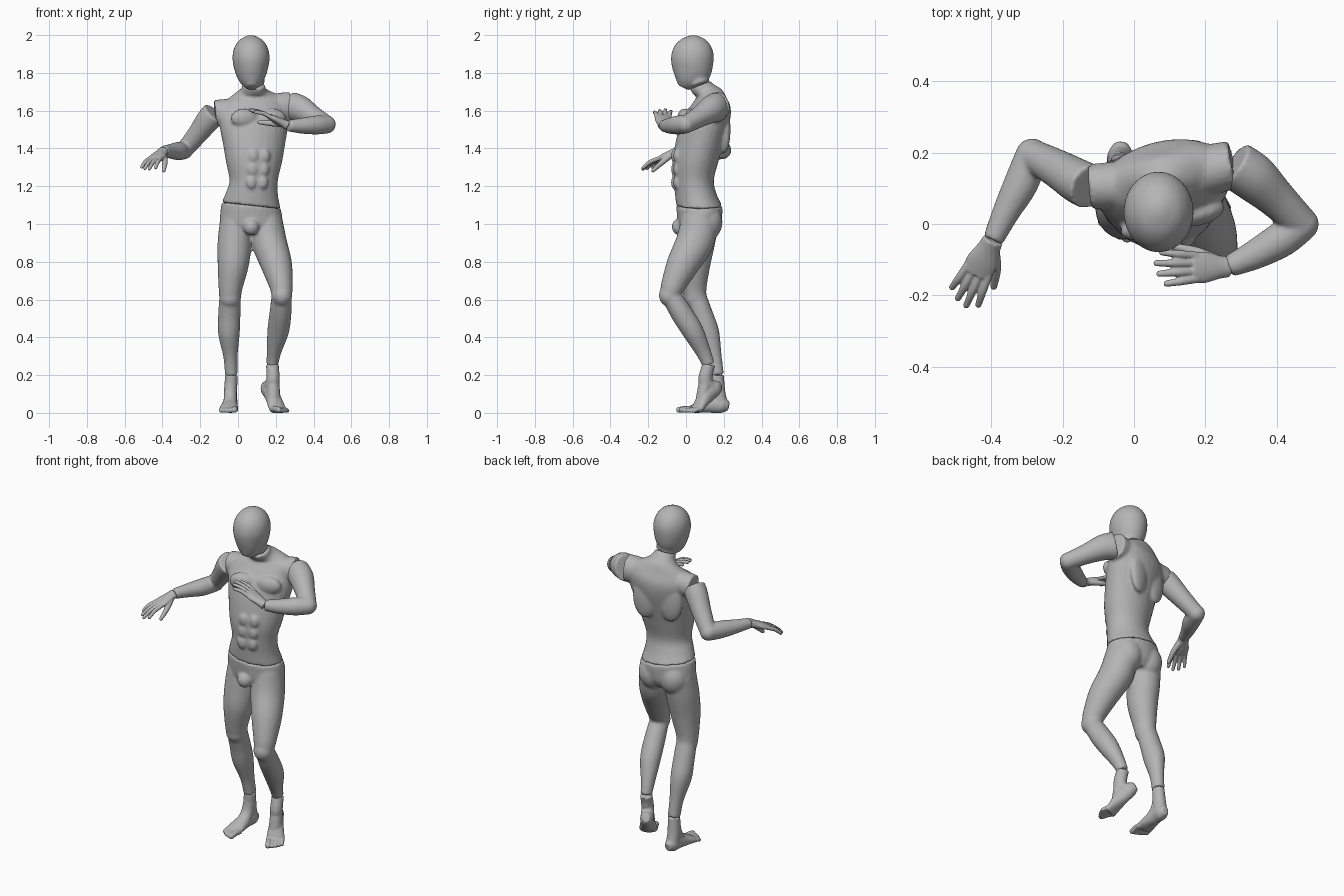
import bpy, bmesh, math
from mathutils import Vector, Matrix

if "Cube" in bpy.data.objects:
    bpy.data.objects.remove(bpy.data.objects["Cube"], do_unlink=True)

V = Vector
UP = V((0, 0, 1))
X = V((1, 0, 0))

grey = bpy.data.materials.new("plain_grey")
grey.use_nodes = True
COLOUR = (0.46, 0.46, 0.46, 1)
grey.diffuse_color = COLOUR
for node in grey.node_tree.nodes:
    if node.type == 'BSDF_PRINCIPLED':
        node.inputs["Base Color"].default_value = COLOUR


def spline(a, b, c, d, t):
    return 0.5 * (2 * b + (c - a) * t + (2 * a - 5 * b + 4 * c - d) * t * t
                  + (3 * b - a - 3 * c + d) * t ** 3)


def loft(bm, rings, sides=28, steps=5):
    """Closed skin over elliptical rings given as (centre, half axis, half axis)."""
    last = len(rings) - 1
    dense = []
    for i in range(last):
        near = [rings[max(0, min(last, i + k))] for k in (-1, 0, 1, 2)]
        for s in range(steps):
            dense.append([spline(*[r[j] for r in near], s / steps) for j in range(3)])
    dense.append(rings[-1])
    angles = [2 * math.pi * k / sides for k in range(sides)]
    loops = [[bm.verts.new(c + u * math.cos(a) + v * math.sin(a)) for a in angles]
             for c, u, v in dense]
    for low, high in zip(loops, loops[1:]):
        for k in range(sides):
            n = (k + 1) % sides
            bm.faces.new((low[k], low[n], high[n], high[k]))
    bm.faces.new(loops[0][::-1])
    bm.faces.new(loops[-1])


def tube(bm, points, ref=X):
    """Limb along (x, y, z, radius along ref, other radius)."""
    pos = [V(p[:3]) for p in points]
    rings = []
    for i, p in enumerate(points):
        t = (pos[min(i + 1, len(pos) - 1)] - pos[max(i - 1, 0)]).normalized()
        u = (ref - t * ref.dot(t)).normalized()
        rings.append((pos[i], u * p[3], t.cross(u) * p[-1]))
    loft(bm, rings)


def ball(bm, centre, radii, yaw=0):
    m = (Matrix.Translation(centre) @ Matrix.Rotation(math.radians(yaw), 4, 'Z')
         @ Matrix.Diagonal((*radii, 1)))
    bmesh.ops.create_icosphere(bm, subdivisions=3, radius=1, matrix=m)


def finish(name, bm, voxel=0.008, smooth=4):
    """Fuse the overlapping shapes into one smooth skin."""
    bmesh.ops.recalc_face_normals(bm, faces=bm.faces)
    mesh = bpy.data.meshes.new(name)
    bm.to_mesh(mesh)
    bm.free()
    mesh.materials.append(grey)
    for poly in mesh.polygons:
        poly.use_smooth = True
    ob = bpy.data.objects.new(name, mesh)
    bpy.context.collection.objects.link(ob)
    fuse = ob.modifiers.new("fuse", 'REMESH')
    fuse.mode = 'VOXEL'
    fuse.voxel_size = voxel
    fuse.use_smooth_shade = True
    soft = ob.modifiers.new("soften", 'SMOOTH')
    soft.factor = 0.5
    soft.iterations = smooth


def body_ring(x, y, z, a, b, yaw=0, roll=0.0, pitch=0.0):
    c, s = math.cos(math.radians(yaw)), math.sin(math.radians(yaw))
    return V((x, y, z)), V((c, s, roll)) * a, V((-s, c, pitch)) * b


# Head with a short neck stub
bm = bmesh.new()
tube(bm, [(.073, -.015, 1.722, .026, .03), (.072, .0, 1.752, .058, .066),
          (.07, .025, 1.80, .083, .102), (.069, .033, 1.87, .098, .113),
          (.069, .038, 1.93, .09, .103), (.069, .04, 1.975, .06, .068),
          (.069, .04, 1.999, .015, .016)])
tube(bm, [(.083, .073, 1.737, .06, .054), (.072, .045, 1.82, .06, .065)])
finish("head", bm)

# Torso: twisted ribcage, neck, shoulder stubs and muscles
WAIST = body_ring(.07, .07, 1.097, .157, .122, 6, -.11)
bm = bmesh.new()
loft(bm, [WAIST,
          body_ring(.075, .052, 1.16, .138, .11, 8, -.08),
          body_ring(.083, .042, 1.23, .129, .105, 9),
          body_ring(.085, .051, 1.33, .15, .119, 12),
          body_ring(.085, .073, 1.43, .168, .126, 14),
          body_ring(.085, .1, 1.53, .187, .126, 15, .05),
          body_ring(.08, .12, 1.60, .192, .11, 15, .1),
          body_ring(.08, .13, 1.655, .165, .082, 14, .1),
          body_ring(.083, .122, 1.692, .1, .066, 10, .05, .3),
          body_ring(.083, .095, 1.712, .067, .058, 5, 0, .4),
          body_ring(.083, .075, 1.735, .061, .054, 0, 0, .4)])
tube(bm, [(.08, .13, 1.6, .06, .06), (.2, .15, 1.615, .075, .07),
          (.277, .166, 1.62, .08, .068)], UP)
tube(bm, [(.08, .13, 1.6, .06, .06), (-.04, .11, 1.595, .068, .066),
          (-.122, .104, 1.588, .068, .064)], UP)
for x, y in ((.035, -.007), (.181, .032)):
    ball(bm, (x, y, 1.56), (.075, .036, .052), 15)
for x, y in ((-.012, .163), (.134, .2)):
    ball(bm, (x, y, 1.5), (.07, .032, .13), 15)
for z in (1.22, 1.29, 1.36):
    for side in (-1, 1):
        ball(bm, (.1 + (z - 1.2) * .08 + side * .03, -.057 + side * .006, z),
             (.027, .016, .035), 10)
finish("torso", bm)

# Hips and both legs
bm = bmesh.new()
loft(bm, [WAIST, body_ring(.07, .072, 1.05, .164, .12, 4, -.06),
          body_ring(.07, .072, .99, .162, .112), body_ring(.07, .07, .945, .11, .085)])
ball(bm, (.07, -.035, .985), (.042, .04, .045))
for x in (.0, .138):
    ball(bm, (x, .108, 1.01), (.085, .085, .1))
LEFT_ANKLE, RIGHT_ANKLE = (.182, .12, .255), (-.035, .165, .2)
# Left thigh, knee and calf
tube(bm, [(.15, .075, 1.02, .085, .1), (.167, .045, .9, .092, .1),
          (.205, -.02, .78, .082, .085), (.229, -.07, .67, .062, .064),
          (.232, -.085, .62, .054, .054)])
ball(bm, (.232, -.088, .622), (.055, .056, .06))
tube(bm, [(.232, -.085, .63, .053, .05), (.225, -.025, .53, .058, .058),
          (.212, .038, .43, .057, .056), (.19, .093, .32, .038, .04),
          (*LEFT_ANKLE, .031, .033)])
# Right thigh, knee and calf
tube(bm, [(-.01, .075, 1.02, .085, .1), (-.018, .058, .9, .09, .095),
          (-.026, .042, .78, .082, .086), (-.04, .043, .66, .063, .066),
          (-.042, .05, .61, .058, .06)])
ball(bm, (-.042, .045, .61), (.057, .058, .06))
tube(bm, [(-.042, .05, .62, .056, .056), (-.046, .085, .52, .059, .058),
          (-.048, .115, .42, .057, .062), (-.04, .146, .3, .038, .043),
          (*RIGHT_ANKLE, .034, .036)])
finish("hips_and_legs", bm)


def foot(name, heel, heading, pitch, medial_sign, ankle):
    bm = bmesh.new()
    h, p = V((*heading, 0)).normalized(), math.radians(pitch)
    fwd = h * math.cos(p) - UP * math.sin(p)
    top = h * math.sin(p) + UP * math.cos(p)
    side = UP.cross(h) * medial_sign

    def at(t, s, z):
        return V(heel) + fwd * t + side * s + top * z
    sole = [(.008, .035, .018, .022), (.04, .042, .036, .042), (.09, .047, .037, .047),
            (.14, .036, .043, .036), (.19, .024, .05, .024), (.215, .018, .046, .017)]
    tube(bm, [(*at(t, 0, z), a, b) for t, z, a, b in sole], side)
    tube(bm, [(*ankle, .033, .035), (*at(.065, 0, .11), .035, .038),
              (*at(.055, 0, .05), .036, .042)], side)
    tube(bm, [(*ankle, .03, .03), (*at(.085, 0, .09), .034, .034),
              (*at(.15, .005, .035), .036, .03)], side)
    toes = [(.035, .075, .016), (.013, .072, .012), (-.006, .063, .012),
            (-.023, .052, .011), (-.039, .04, .011)]
    for s, length, r in toes:
        base = at(.195, s, .02)
        tip = base + h * length
        tip.z = r
        tube(bm, [(*base, r), (*(base.lerp(tip, .5) + UP * .003), r), (*tip, r)], side)
        ball(bm, tip, (r, r, r))
    finish(name, bm, 0.0045, 3)


foot("left_foot", (.125, .205, .125), (.5, -.866), 38, -1, LEFT_ANKLE)
foot("right_foot", (-.035, .235, 0), (-.07, -1), 0, 1, RIGHT_ANKLE)


def arm(name, upper, fore):
    bm = bmesh.new()
    tube(bm, upper, UP)
    x, y, z, r = fore[0]
    ball(bm, (x, y, z), (r, r, r))
    tube(bm, fore, UP)
    finish(name, bm, 0.007)


LEFT_WRIST, RIGHT_WRIST = (.265, -.12, 1.52), (-.395, -.045, 1.385)
arm("left_arm",
    [(.28, .167, 1.62, .08, .068), (.335, .13, 1.605, .072, .068),
     (.4, .07, 1.567, .056, .055), (.47, .0, 1.527, .047, .047)],
    [(.47, .0, 1.527, .048), (.415, -.042, 1.524, .05), (.34, -.085, 1.52, .042),
     (*LEFT_WRIST, .03)])
arm("right_arm",
    [(-.125, .104, 1.586, .068, .064), (-.16, .122, 1.548, .064, .062),
     (-.215, .155, 1.475, .054, .054), (-.285, .193, 1.39, .045, .045)],
    [(-.285, .193, 1.39, .047), (-.318, .11, 1.386, .048), (-.36, .03, 1.385, .038),
     (*RIGHT_WRIST, .029)])


def hand(name, wrist, direction, thumb_sign):
    bm = bmesh.new()
    d = V(direction).normalized()
    n = (UP - d * UP.dot(d)).normalized()
    side = n.cross(d) * thumb_sign

    def at(s, f, z):
        return V(wrist) + side * s + d * f + n * z
    # Palm
    tube(bm, [(*at(0, 0, 0), .029, .026), (*at(0, .03, 0), .033, .022),
              (*at(0, .075, 0), .044, .019), (*at(0, .115, 0), .042, .014)], side)
    # Four fingers
    for s, length in ((.033, .09), (.011, .108), (-.011, .1), (-.032, .078)):
        tip = at(s * 1.35, .11 + length, -.014)
        tube(bm, [(*at(s, .1, 0), .0115), (*at(s * 1.18, .11 + length / 2, 0), .011),
                  (*tip, .009)], side)
        ball(bm, tip, (.009, .009, .009))
    # Thumb
    tip = at(.06, .145, -.052)
    tube(bm, [(*at(.014, .03, -.004), .018), (*at(.043, .085, -.028), .015),
              (*tip, .01)], n)
    ball(bm, tip, (.01, .01, .01))
    finish(name, bm, 0.0035, 3)


hand("left_hand", LEFT_WRIST, (-.225, -.005, .112), -1)
hand("right_hand", RIGHT_WRIST, (-.095, -.19, -.085), 1)
